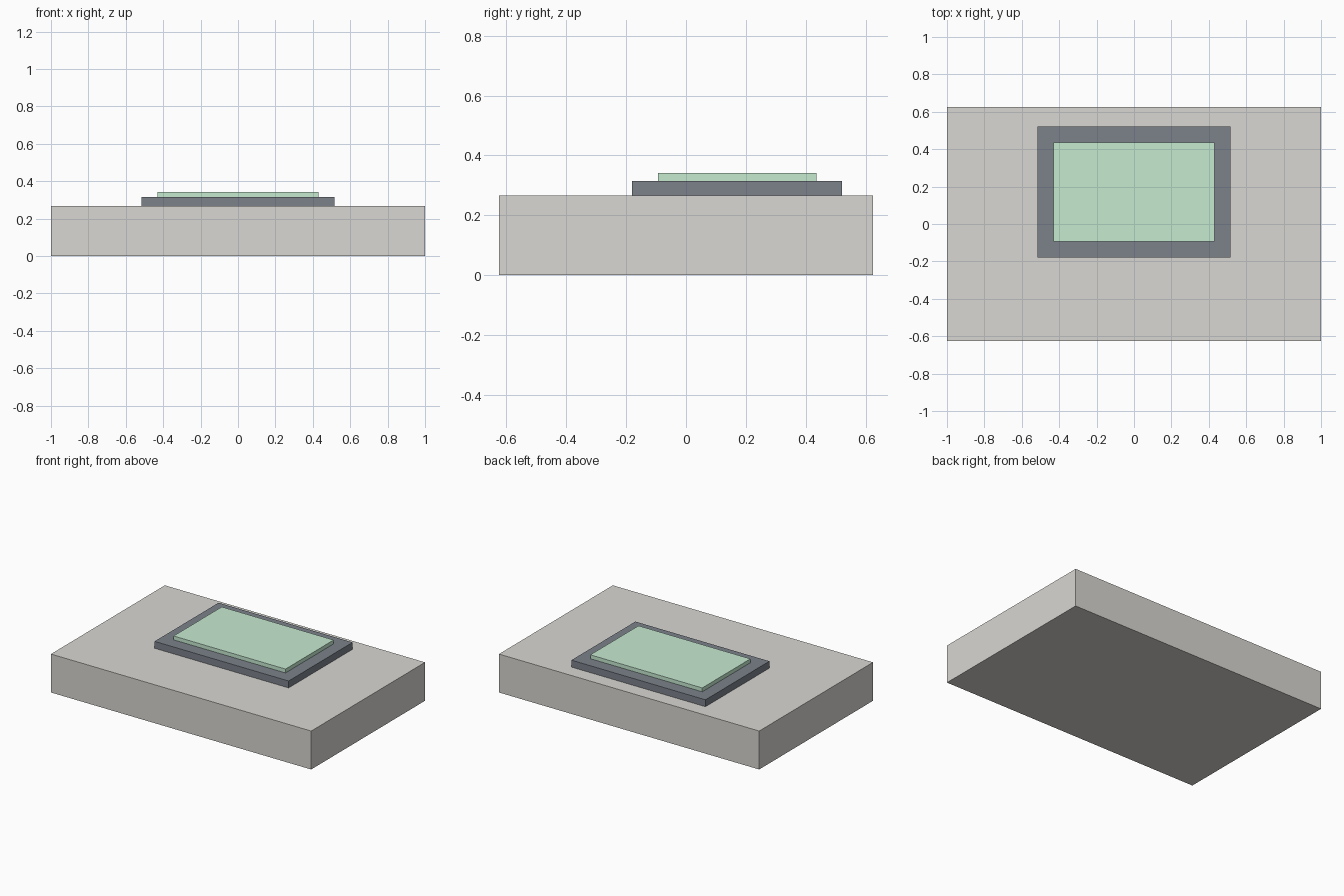
import bpy

if "Cube" in bpy.data.objects:
    bpy.data.objects.remove(bpy.data.objects["Cube"])


def material(name, rgb):
    mat = bpy.data.materials.new(name)
    mat.diffuse_color = (*rgb, 1)
    mat.use_nodes = True
    mat.node_tree.nodes["Principled BSDF"].inputs["Base Color"].default_value = mat.diffuse_color
    return mat


def box(name, x, y, z, mat=None):
    # Box spanning the given (min, max) ranges
    spans = (x, y, z)
    bpy.ops.mesh.primitive_cube_add(size=1, location=[(a + b) / 2 for a, b in spans])
    obj = bpy.context.object
    obj.name = name
    obj.scale = [b - a for a, b in spans]
    bpy.ops.object.transform_apply(location=False, rotation=False, scale=True)
    if mat:
        obj.data.materials.append(mat)
    return obj


# Main slab
box("base_slab", (-1, 1), (-0.625, 0.625), (0, 0.267),
    material("warm_grey", (0.69, 0.68, 0.645)))

# Dark bezel plate, set towards the back
box("screen_bezel", (-0.515, 0.515), (-0.18, 0.522), (0.267, 0.315),
    material("dark_slate", (0.2, 0.225, 0.26)))

# Raised green panel on the bezel
box("screen_panel", (-0.43, 0.43), (-0.093, 0.436), (0.315, 0.342),
    material("pale_green", (0.565, 0.82, 0.63)))
